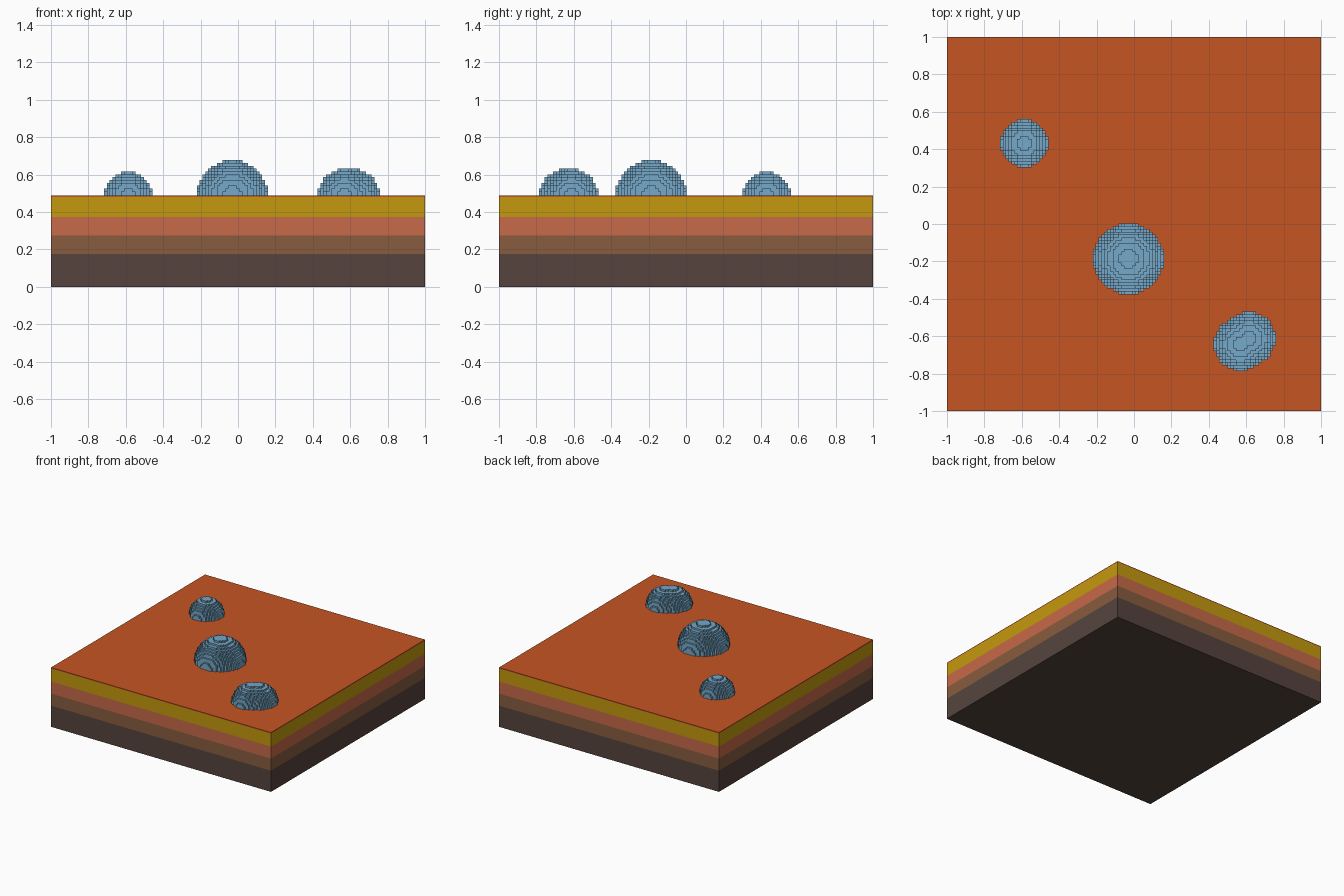
import bpy
import bmesh
from mathutils import Vector

if "Cube" in bpy.data.objects:
    bpy.data.objects.remove(bpy.data.objects["Cube"], do_unlink=True)

VOXEL = 0.0152      # edge length of one dome block
SURFACE = 0.487     # height of the ground surface


def material(name, rgb):
    """Flat material from 0-255 sRGB values, stored as linear."""
    srgb = [c / 255 for c in rgb]
    lin = [c / 12.92 if c <= 0.04045 else ((c + 0.055) / 1.055) ** 2.4 for c in srgb]
    mat = bpy.data.materials.new(name)
    mat.use_nodes = True
    mat.diffuse_color = (*lin, 1)
    bsdf = mat.node_tree.nodes["Principled BSDF"]
    bsdf.inputs["Base Color"].default_value = (*lin, 1)
    bsdf.inputs["Roughness"].default_value = 0.9
    return mat


def add_object(name, bm, mat):
    mesh = bpy.data.meshes.new(name)
    bm.to_mesh(mesh)
    bm.free()
    mesh.materials.append(mat)
    obj = bpy.data.objects.new(name, mesh)
    bpy.context.collection.objects.link(obj)
    return obj


def slab(name, z0, z1, mat):
    """Square layer spanning the full footprint."""
    bm = bmesh.new()
    bmesh.ops.create_cube(bm, size=1)
    bmesh.ops.scale(bm, vec=(2, 2, z1 - z0), verts=bm.verts)
    bmesh.ops.translate(bm, vec=(0, 0, (z0 + z1) / 2), verts=bm.verts)
    return add_object(name, bm, mat)


def ball_cells(radius, ci=0, cj=0):
    """Grid cells of the upper half of a blocky ball."""
    n = int(radius) + 1
    span = range(-n, n + 1)
    return {(i + ci, j + cj, k) for i in span for j in span for k in range(n + 1)
            if i * i + j * j + k * k <= radius * radius}


def voxel_dome(name, cells, centre, mat):
    """Outer skin of a set of cells, centred over a point on the ground."""
    bm = bmesh.new()
    verts = {}
    origin = Vector((centre[0], centre[1], SURFACE))

    def corner(p):
        key = tuple(round(2 * c) for c in p)
        if key not in verts:
            verts[key] = bm.verts.new(origin + p * VOXEL)
        return verts[key]

    for cell in cells:
        for axis in range(3):
            for sign in (-1, 1):
                step = [0, 0, 0]
                step[axis] = sign
                if tuple(c + s for c, s in zip(cell, step)) in cells:
                    continue
                normal = Vector(step)
                u = Vector([1 if a == (axis + 1) % 3 else 0 for a in range(3)])
                v = normal.cross(u)
                mid = Vector(cell) + normal / 2
                bm.faces.new([corner(mid + (u * a + v * b) / 2)
                              for a, b in ((-1, -1), (1, -1), (1, 1), (-1, 1))])
    return add_object(name, bm, mat)


# Ground layers, bottom to top
layers = [
    ("bedrock_layer", "dark brown", (86, 68, 61), 0.174),
    ("subsoil_layer", "mid brown", (136, 92, 63), 0.273),
    ("clay_layer", "terracotta", (199, 106, 73), 0.372),
    ("sand_layer", "mustard yellow", (196, 153, 14), 0.479),
    ("ground_surface", "burnt orange", (198, 85, 36), SURFACE),
]
z = 0
for name, colour, rgb, top in layers:
    slab(name, z, top, material(colour, rgb))
    z = top

# Blocky domes; the front one is two overlapping balls
blue = material("dusty blue", (118, 168, 200))
voxel_dome("middle_dome", ball_cells(12.45), (-0.03, -0.186), blue)
voxel_dome("back_dome", ball_cells(8.35), (-0.587, 0.431), blue)
voxel_dome("front_dome", ball_cells(9.35, -1.5, -1) | ball_cells(9.35, 1.5, 1),
           (0.592, -0.627), blue)
